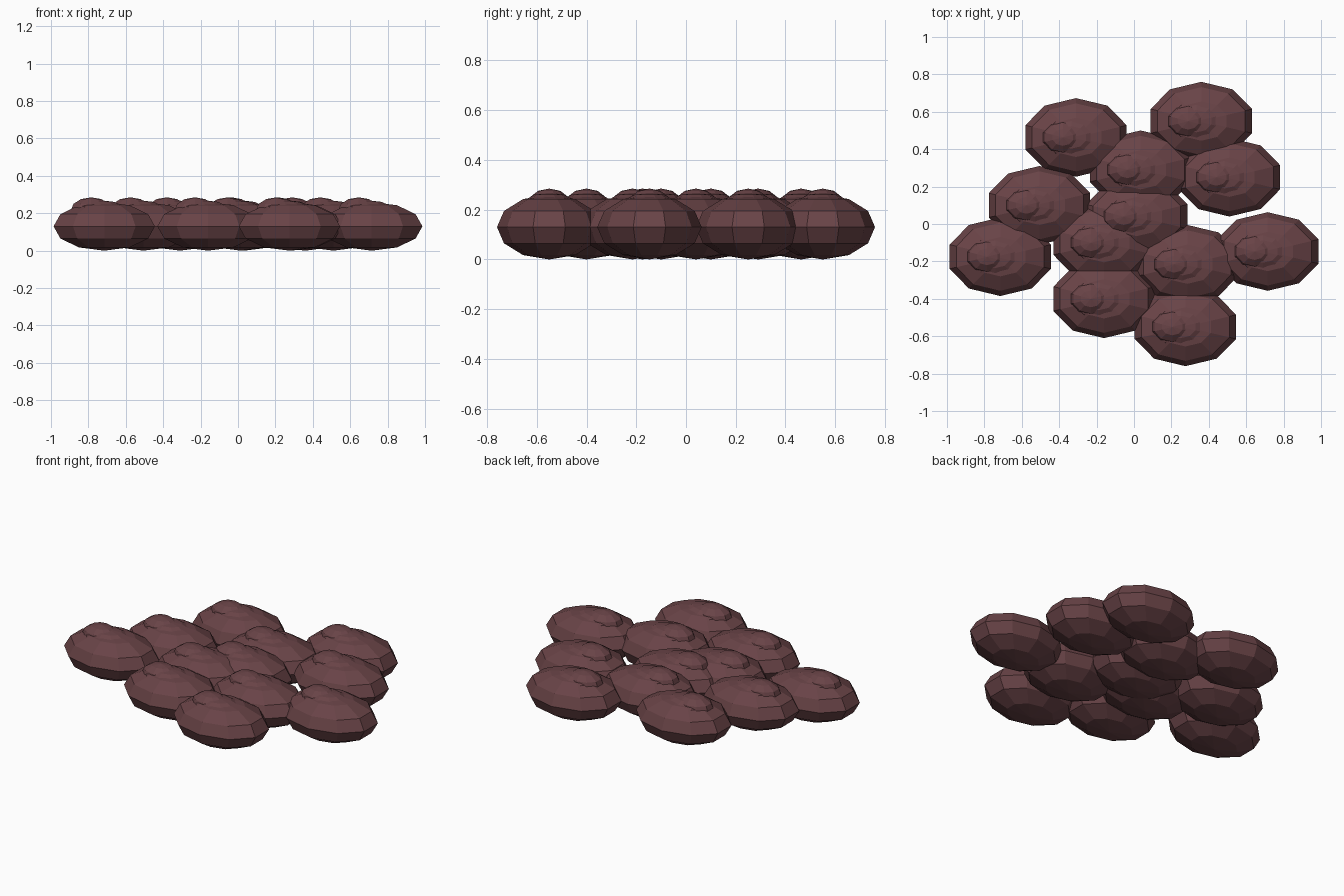
import bpy, bmesh
from mathutils import Matrix

if "Cube" in bpy.data.objects:
    bpy.data.objects.remove(bpy.data.objects["Cube"])

mat = bpy.data.materials.new("dark maroon")
mat.diffuse_color = (0.14, 0.056, 0.062, 1)
mat.use_nodes = True
mat.node_tree.nodes["Principled BSDF"].inputs["Base Color"].default_value = mat.diffuse_color

# Centres of the twelve pebbles in the cluster
CENTRES = [(-0.31, 0.463), (0.36, 0.55), (0.035, 0.29), (0.51, 0.25),
           (-0.505, 0.10), (0.015, 0.04), (-0.16, -0.10), (-0.715, -0.175),
           (0.715, -0.147), (0.285, -0.215), (-0.16, -0.40), (0.275, -0.55)]

# Body and two stepped crowns: (offset x, centre z, radii)
TIERS = [(0.0, 0.13, (0.285, 0.21, 0.13)),
         (-0.025, 0.20, (0.165, 0.12, 0.07)),
         (-0.07, 0.215, (0.115, 0.09, 0.07))]


def pebble(index, cx, cy):
    bm = bmesh.new()
    for dx, z, radii in TIERS:
        m = Matrix.Translation((cx + dx, cy, z)) @ Matrix.Diagonal((*radii, 1))
        bmesh.ops.create_uvsphere(bm, u_segments=10, v_segments=6, radius=1, matrix=m)
    mesh = bpy.data.meshes.new(f"pebble_{index}")
    bm.to_mesh(mesh)
    bm.free()
    mesh.materials.append(mat)
    bpy.context.collection.objects.link(bpy.data.objects.new(f"pebble_{index}", mesh))


for i, (x, y) in enumerate(CENTRES, 1):
    pebble(i, x, y)
